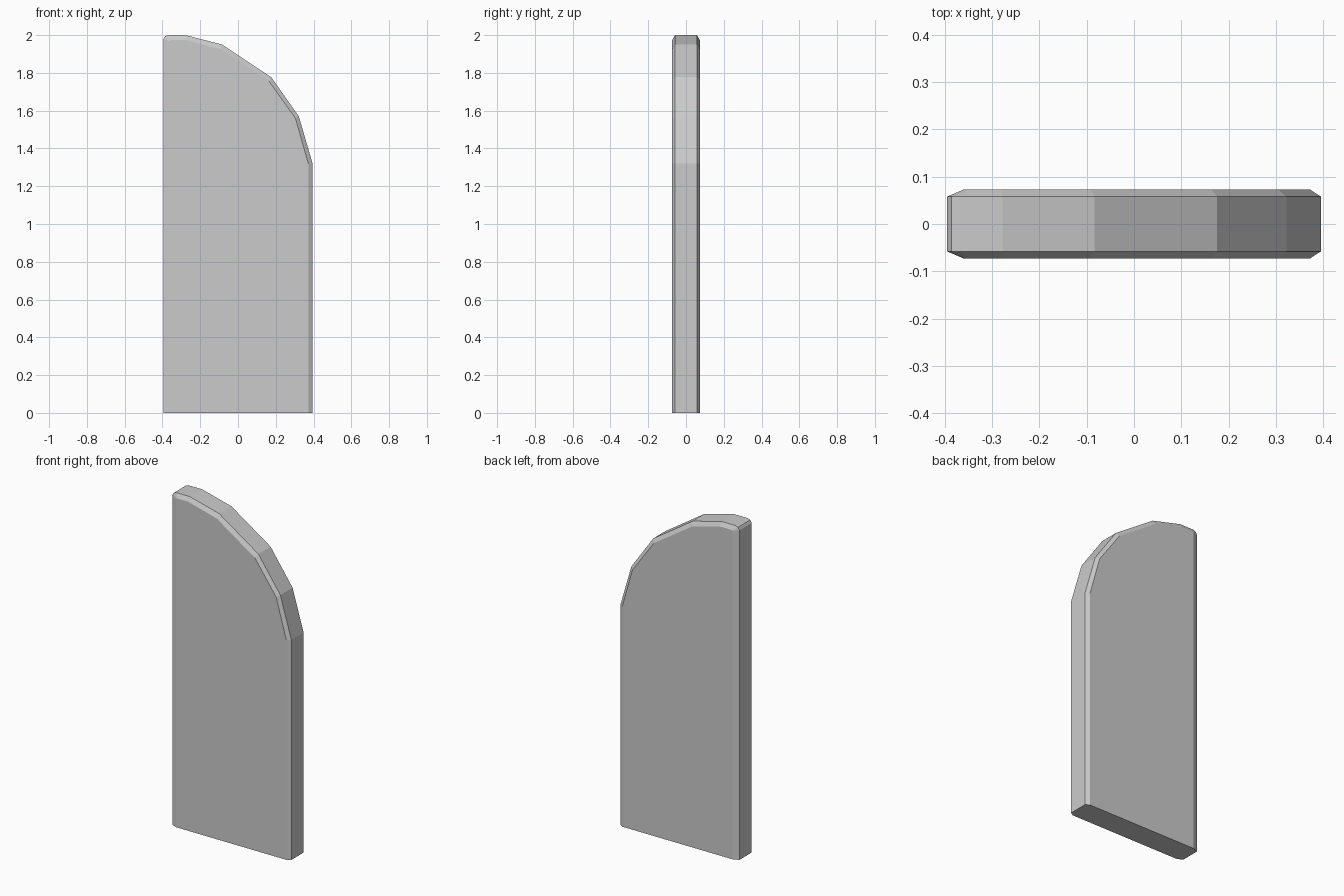
import bpy, bmesh

if "Cube" in bpy.data.objects:
    bpy.data.objects.remove(bpy.data.objects["Cube"])

# Matching outlines (x, z): outer edge of the slab and the inset broad face
OUTER = [(-0.395, 0), (0.395, 0), (0.395, 1.32), (0.322, 1.57), (0.176, 1.777),
         (-0.084, 1.95), (-0.278, 2.0), (-0.37, 2.0), (-0.386, 1.994), (-0.395, 1.978)]
INNER = [(-0.36, 0), (0.372, 0), (0.372, 1.32), (0.304, 1.56), (0.163, 1.757),
         (-0.092, 1.926), (-0.282, 1.975), (-0.35, 1.975), (-0.356, 1.973), (-0.36, 1.968)]


def loft(name, sections):
    """Skin a row of (profile, y) sections and cap both ends."""
    bm = bmesh.new()
    rings = [[bm.verts.new((x, y, z)) for x, z in prof] for prof, y in sections]
    for a, b in zip(rings, rings[1:]):
        for i in range(len(a)):
            j = (i + 1) % len(a)
            bm.faces.new((a[i], a[j], b[j], b[i]))
    bm.faces.new(rings[0])
    bm.faces.new(rings[-1][::-1])
    bmesh.ops.recalc_face_normals(bm, faces=bm.faces)
    mesh = bpy.data.meshes.new(name)
    bm.to_mesh(mesh)
    bm.free()
    obj = bpy.data.objects.new(name, mesh)
    bpy.context.collection.objects.link(obj)
    return obj


# Flat slab with one rounded shoulder and chamfered front and back rims
loft("rounded_slab", [(INNER, -0.073), (OUTER, -0.058), (OUTER, 0.058), (INNER, 0.073)])
